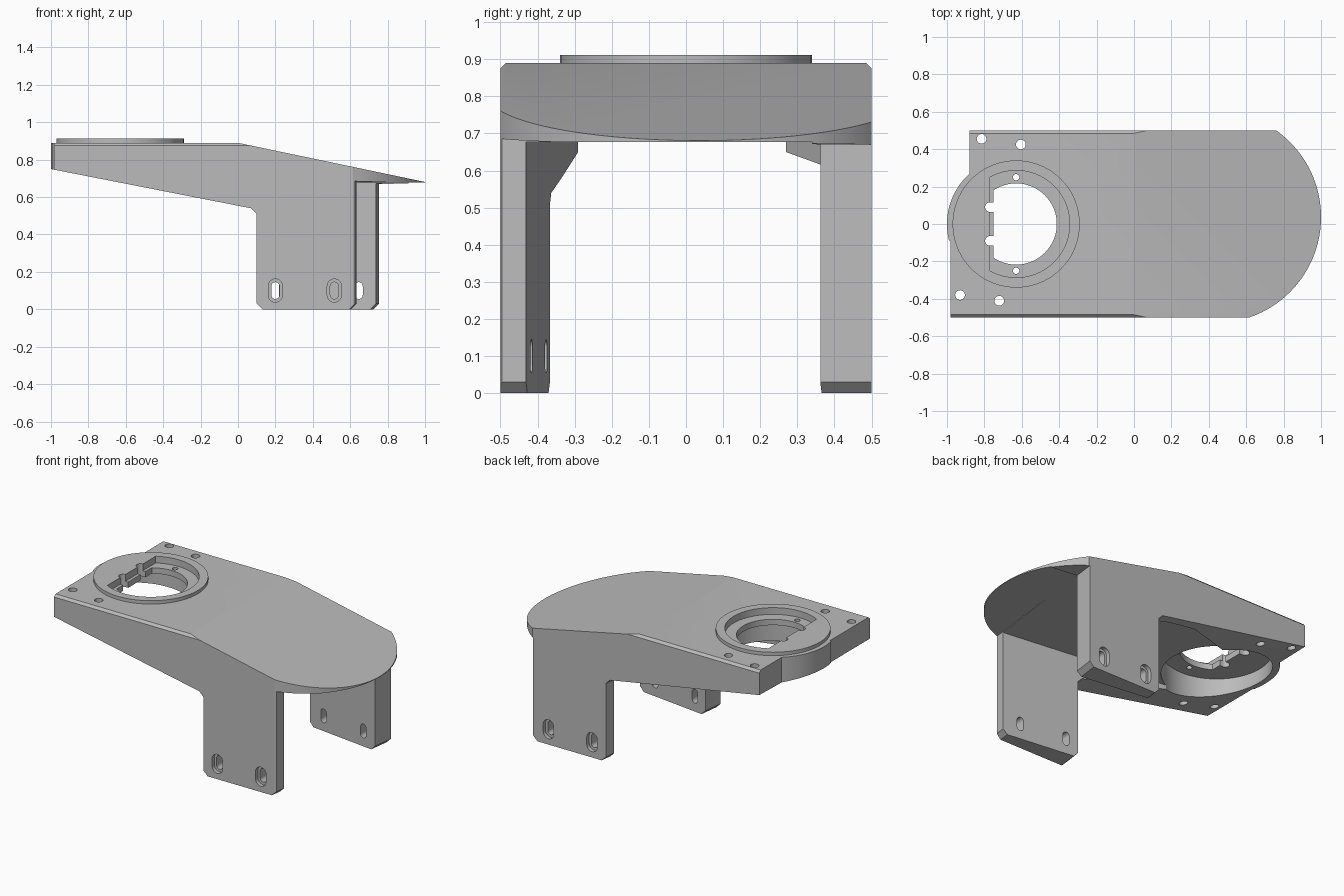
import bpy, bmesh, math
from mathutils import Vector

cube = bpy.data.objects.get("Cube")
if cube:
    bpy.data.objects.remove(cube, do_unlink=True)

grey = bpy.data.materials.new("plain_grey")
grey.use_nodes = True
colour = (0.5, 0.5, 0.5, 1)
grey.diffuse_color = colour
grey.node_tree.nodes["Principled BSDF"].inputs["Base Color"].default_value = colour

RING_X = -0.63   # centre of the round mount
SKEW = 0.13      # the inner geometry is turned slightly against the sides


def prism(name, points, low, high, axis="z"):
    """Extrude a 2D outline along one axis."""
    place = {"x": lambda a, b, c: (c, a, b),
             "y": lambda a, b, c: (a, c, b),
             "z": lambda a, b, c: (a, b, c)}[axis]
    bm = bmesh.new()
    ends = [[bm.verts.new(place(a, b, c)) for a, b in points] for c in (low, high)]
    bm.faces.new(ends[0])
    bm.faces.new(ends[1])
    for i in range(len(points)):
        j = (i + 1) % len(points)
        bm.faces.new((ends[0][i], ends[0][j], ends[1][j], ends[1][i]))
    bmesh.ops.recalc_face_normals(bm, faces=bm.faces)
    mesh = bpy.data.meshes.new(name)
    bm.to_mesh(mesh)
    bm.free()
    mesh.materials.append(grey)
    ob = bpy.data.objects.new(name, mesh)
    bpy.context.collection.objects.link(ob)
    return ob


def arc(cx, cy, r, start, end, n=48):
    return [(cx + r * math.cos(start + (end - start) * i / n),
             cy + r * math.sin(start + (end - start) * i / n)) for i in range(n + 1)]


def circle(cx, cy, r, n=48):
    return arc(cx, cy, r, 0, math.tau, n)[:-1]


def d_shape(r, flat):
    """Circle around the mount centre with a flat on the -x side."""
    a = math.acos((flat - RING_X) / r)
    return arc(RING_X, 0, r, -a, a, 60)


def capsule(cx, r, low, high):
    return (arc(cx, high - r, r, 0, math.pi, 12)
            + arc(cx, low + r, r, math.pi, math.tau, 12))


def combine(target, tool, operation):
    """Apply a boolean and discard the tool."""
    tool.hide_render = True
    mod = target.modifiers.new("combine", "BOOLEAN")
    mod.operation = operation
    mod.solver = "EXACT"
    mod.object = tool
    bpy.context.view_layer.objects.active = target
    bpy.ops.object.modifier_apply(modifier=mod.name)
    bpy.data.objects.remove(tool, do_unlink=True)


# Side profile with the arm and the leg; lower points are skewed across the width
side = [(-1.14, 0.777), (-1.14, 0.89), (0, 0.89), (1.02, 0.6765), (1.02, 0.674),
        (0.625, 0.685), (0.625, 0.03), (0.595, 0), (0.13, 0), (0.10, 0.03),
        (0.10, 0.51), (0.07, 0.54)]
body = prism("bracket_body", side, -0.5, 0.5, "y")
for v in body.data.vertices:
    lower = v.co.z < 0.6 or abs(v.co.z - 0.685) < 0.001
    if lower and v.co.y > 0:
        v.co.x += SKEW
        if v.co.z > 0.6:
            v.co.z -= 0.015
bm = bmesh.new()
bm.from_mesh(body.data)
bmesh.ops.triangulate(bm, faces=bm.faces)
bm.to_mesh(body.data)
bm.free()

# Plan outline: rounded nose, stepped rear with a bulge around the mount
nose = Vector((0.433, 0.037))
nose_r = 0.567
a0 = math.atan2(-0.5 - nose.y, 0.615 - nose.x)
a1 = math.atan2(0.5 - nose.y, 0.76 - nose.x)
bulge = arc(-0.64, 0, 0.36, math.radians(131.8), math.radians(194), 24)
plan = ([(-0.98, -0.52), (0.58, -0.52)] + arc(nose.x, nose.y, nose_r, a0, a1, 64)
        + [(0.74, 0.52), (-0.88, 0.52)] + bulge + [(-0.98, -0.09)])
combine(body, prism("plan_cutter", plan, -0.2, 1.2), "INTERSECT")

# Chamfer along the two long top edges
c = 0.015
section = [(-0.5, -0.1), (0.5, -0.1), (0.5, 0.89 - c), (0.5 - c, 0.89),
           (c - 0.5, 0.89), (-0.5, 0.89 - c)]
combine(body, prism("section_cutter", section, -1.5, 1.5, "x"), "INTERSECT")

# Raised mounting ring
combine(body, prism("mount_ring", circle(RING_X, 0, 0.34, 72), 0.86, 0.912), "UNION")

# Hollow between the legs, with slightly turned inner walls
front_wall = lambda x: -0.352 - 0.125 * x
back_wall = lambda x: 0.454 - 0.125 * x
hollow = [(-0.6, front_wall(-0.6)), (1.2, front_wall(1.2)), (1.2, back_wall(1.2)),
          (0.1, back_wall(0.1)), (-0.1, 0.43), (-0.45, 0.27), (-0.6, 0.27)]
combine(body, prism("hollow_cutter", hollow, -0.3, 0.677), "DIFFERENCE")

# Round recess below the mount, seat above it and the opening through both
combine(body, prism("recess_cutter", circle(RING_X, 0, 0.325, 72), 0.3, 0.83), "DIFFERENCE")
combine(body, prism("seat_cutter", d_shape(0.286, -0.77), 0.868, 1.1), "DIFFERENCE")
combine(body, prism("opening_cutter", d_shape(0.217, -0.75), 0.6, 1.1), "DIFFERENCE")
for y in (-0.09, 0.09):
    notch = arc(-0.77, y, 0.026, math.pi / 2, math.pi * 1.5, 12)
    notch += [(-0.73, y - 0.026), (-0.73, y + 0.026)]
    combine(body, prism("notch_cutter", notch, 0.6, 1.1), "DIFFERENCE")

# Screw holes in the seat and the plate
for x, y, r in ((RING_X, -0.25, 0.017), (RING_X, 0.25, 0.017), (-0.815, 0.455, 0.026),
                (-0.605, 0.425, 0.026), (-0.93, -0.38, 0.026), (-0.72, -0.41, 0.026)):
    combine(body, prism("screw_cutter", circle(x, y, r, 20), 0.4, 1.1), "DIFFERENCE")

# Countersunk slots in both legs
for s in (-1, 1):
    for x in (0.2, 0.515):
        x += SKEW if s > 0 else 0
        inner = sorted((s * 0.3, s * 0.6))
        outer = sorted((s * 0.475, s * 0.6))
        combine(body, prism("slot_cutter", capsule(x, 0.022, 0.055, 0.145), *inner, "y"), "DIFFERENCE")
        combine(body, prism("slot_sink", capsule(x, 0.038, 0.038, 0.162), *outer, "y"), "DIFFERENCE")

# Smooth the round walls, keep the edges crisp
bpy.ops.object.select_all(action="DESELECT")
body.select_set(True)
bpy.context.view_layer.objects.active = body
bpy.ops.object.shade_smooth_by_angle(angle=math.radians(20))
